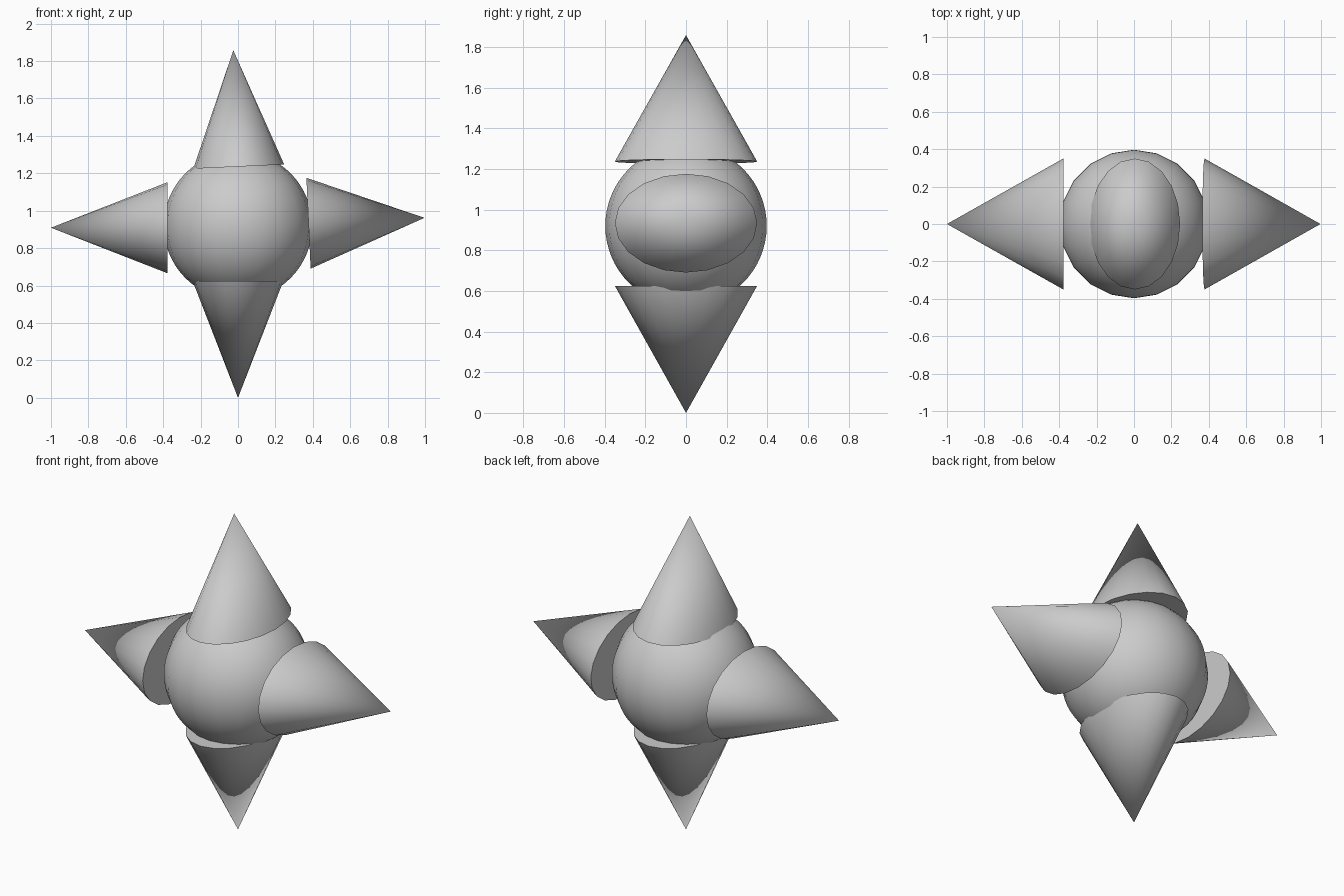
import bpy
from mathutils import Vector, Matrix

if "Cube" in bpy.data.objects:
    bpy.data.objects.remove(bpy.data.objects["Cube"])

SIDES = 20


def smooth(obj):
    bpy.ops.object.select_all(action='DESELECT')
    obj.select_set(True)
    bpy.context.view_layer.objects.active = obj
    bpy.ops.object.shade_smooth_by_angle(angle=0.8)


# Round core
bpy.ops.mesh.primitive_uv_sphere_add(segments=SIDES, ring_count=32, radius=0.397,
                                     location=(0, 0, 0.92))
core = bpy.context.object
core.name = "core"
smooth(core)


# Spike: flattened cone from base centre to tip (x, z), wide along y
def spike(name, base, tip):
    b, t = Vector((base[0], 0, base[1])), Vector((tip[0], 0, tip[1]))
    axis = (t - b).normalized()
    wide = Vector((0, 1, 0))
    narrow = wide.cross(axis)
    bpy.ops.mesh.primitive_cone_add(vertices=SIDES, radius1=1, radius2=0, depth=(t - b).length)
    obj = bpy.context.object
    obj.name = name
    turn = Matrix((narrow, wide, axis)).transposed().to_4x4()
    size = Matrix.Diagonal((0.243, 0.35, 1, 1))
    obj.data.transform(Matrix.Translation((b + t) / 2) @ turn @ size)
    for face in obj.data.polygons:
        face.use_smooth = len(face.vertices) == 3
    return obj


# Four spikes, each slightly tilted in its own way
spike("top_spike", (0.004, 1.236), (-0.025, 1.858))
spike("bottom_spike", (0, 0.625), (0, 0))
spike("right_spike", (0.377, 0.933), (0.997, 0.962))
spike("left_spike", (-0.378, 0.909), (-1.0, 0.909))
